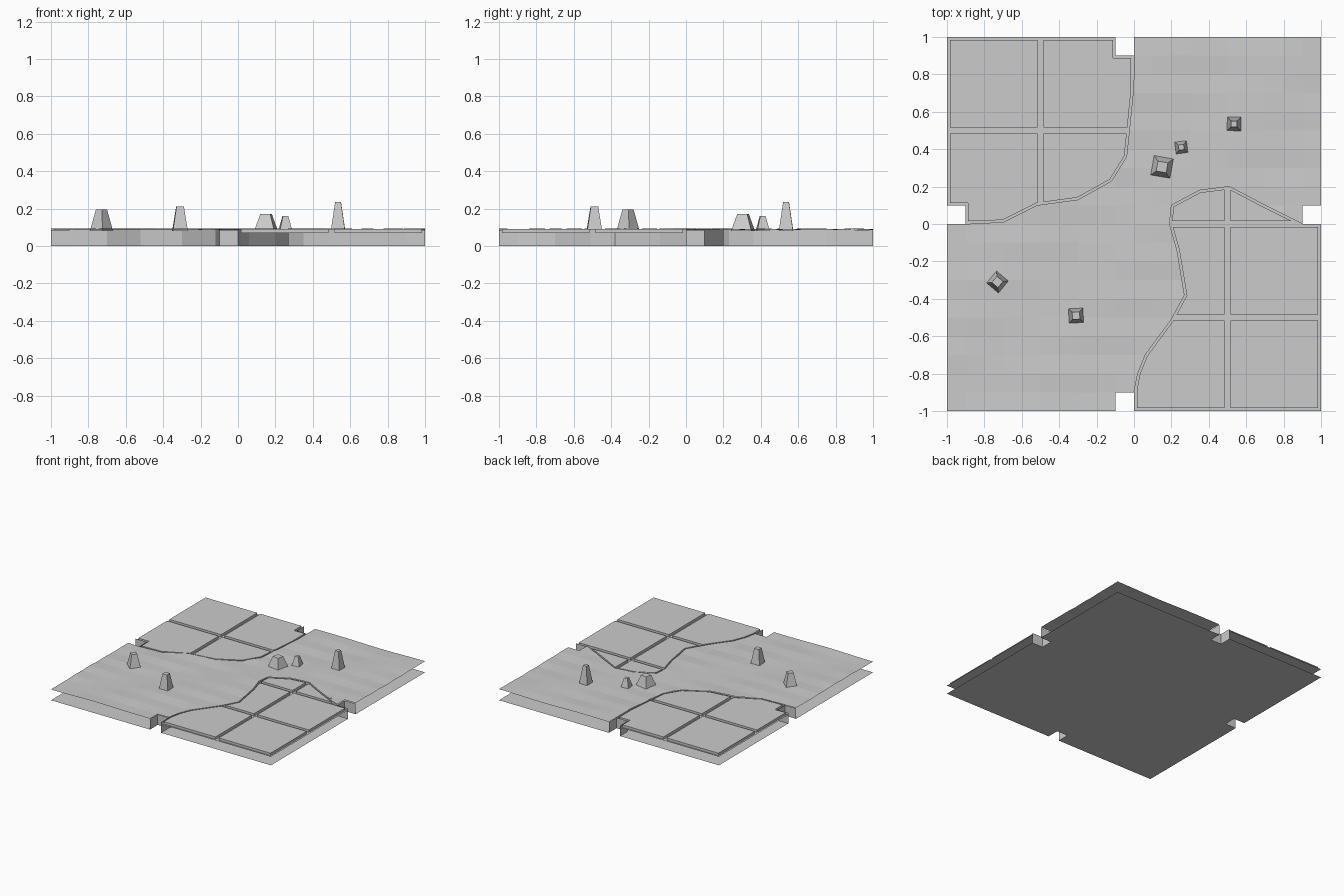
import bpy, bmesh, math
from mathutils import Vector

cube = bpy.data.objects.get("Cube")
if cube:
    bpy.data.objects.remove(cube)

FLOOR, TOP, CELL, TILE = 0.07, 0.09, 0.1, 0.5

stone = bpy.data.materials.new("grey_stone")
stone.use_nodes = True
GREY = (0.6, 0.6, 0.6, 1)
stone.diffuse_color = GREY
stone.node_tree.nodes["Principled BSDF"].inputs["Base Color"].default_value = GREY


def finish(bm, name, weld=True):
    """Turn a bmesh into a flat shaded stone object."""
    if weld:
        bmesh.ops.remove_doubles(bm, verts=bm.verts, dist=0.0005)
    mesh = bpy.data.meshes.new(name)
    bm.to_mesh(mesh)
    bm.free()
    mesh.materials.append(stone)
    obj = bpy.data.objects.new(name, mesh)
    bpy.context.scene.collection.objects.link(obj)
    return obj


def add_face(bm, points):
    if len(points) > 2:
        return bm.faces.new([bm.verts.new(p) for p in points])


def clip(poly, axis, limit, sign):
    """Keep the part of a polygon on one side of an axis-aligned line."""
    out = []
    for i, b in enumerate(poly):
        a = poly[i - 1]
        da, db = sign * (a[axis] - limit), sign * (b[axis] - limit)
        if (da > 0) != (db > 0):
            out.append(a.lerp(b, da / (da - db)))
        if db > 0:
            out.append(b)
    return out


def clip_rect(poly, x0, x1, y0, y1):
    for axis, limit, sign in ((0, x0, 1), (0, x1, -1), (1, y0, 1), (1, y1, -1)):
        poly = clip(poly, axis, limit, sign)
    return poly


def inset(poly, d):
    """Move every edge of a counter-clockwise polygon inwards."""
    out = []
    for i, p in enumerate(poly):
        e = (p - poly[i - 1]).normalized()
        f = (poly[(i + 1) % len(poly)] - p).normalized()
        m = Vector((-e.y - f.y, e.x + f.x))
        out.append(p + m * (d / max(0.4, 1 + e.dot(f))))
    return out


def vecs(*pts):
    return [Vector(p) for p in pts]


def ground(p):
    """Gently uneven height of the natural ground."""
    i, j = round(p.x / CELL), round(p.y / CELL)
    bump = math.sin(i * 12.9 + j * 78.2) + math.sin(i * 0.9 - j * 0.7)
    return Vector((p.x, p.y, TOP + 0.002 * bump))


# Borders between the paved corners and the ground
back_curve = vecs((-0.9, 0), (-0.7, 0.01), (-0.52, 0.1), (-0.3, 0.13), (-0.12, 0.23),
                  (-0.04, 0.36), (-0.02, 0.55), (0, 0.75), (0, 0.9))
front_curve = vecs((0, -0.9), (0.02, -0.8), (0.06, -0.7), (0.2, -0.51), (0.27, -0.38),
                   (0.23, -0.14), (0.19, 0), (0.2, 0.1), (0.35, 0.18), (0.51, 0.2),
                   (0.7, 0.1), (0.9, 0))

# Outlines of the two paved corners and of the ground, with edge notches
back_pave = (vecs((-1, 0.1), (-0.9, 0.1)) + back_curve
             + vecs((-0.1, 0.9), (-0.1, 1), (-1, 1)))
front_pave = vecs((0, -1), (1, -1), (1, 0)) + front_curve[::-1]
natural = (vecs((-1, -1), (-0.1, -1), (-0.1, -0.9)) + front_curve
           + vecs((0.9, 0.1), (1, 0.1), (1, 1), (0, 1)) + back_curve[::-1] + vecs((-1, 0)))
outline = vecs((-1, -1), (-0.1, -1), (-0.1, -0.9), (0, -0.9), (0, -1), (1, -1), (1, 0),
               (0.9, 0), (0.9, 0.1), (1, 0.1), (1, 1), (0, 1), (0, 0.9), (-0.1, 0.9),
               (-0.1, 1), (-1, 1), (-1, 0.1), (-0.9, 0.1), (-0.9, 0), (-1, 0))

# Bottom sheet
bm = bmesh.new()
add_face(bm, [p.to_3d() for p in outline[::-1]])
finish(bm, "bottom_sheet")

# Uneven ground, one facet per grid cell
bm = bmesh.new()
for i in range(-10, 10):
    for j in range(-10, 10):
        x, y = i * CELL, j * CELL
        cell = clip_rect(natural, x - 1e-5, x + CELL + 1e-5, y - 1e-5, y + CELL + 1e-5)
        add_face(bm, [ground(p) for p in cell])
bmesh.ops.dissolve_degenerate(bm, dist=0.0005, edges=bm.edges)
finish(bm, "uneven_ground")

# Paved corners: a low bed with raised square slabs cut to its outline
for name, pave in (("back", back_pave), ("front", front_pave)):
    bm = bmesh.new()
    add_face(bm, [(p.x, p.y, FLOOR) for p in pave])
    finish(bm, name + "_paving_bed")
    bm = bmesh.new()
    shape = inset(pave, 0.012)
    for i in range(-2, 2):
        for j in range(-2, 2):
            x, y = i * TILE, j * TILE
            slab = clip_rect(shape, x + 0.015, x + TILE - 0.015, y + 0.015, y + TILE - 0.015)
            face = add_face(bm, [(p.x, p.y, FLOOR) for p in slab])
            if face:
                top = bmesh.ops.extrude_face_region(bm, geom=[face])["geom"]
                verts = [v for v in top if isinstance(v, bmesh.types.BMVert)]
                bmesh.ops.translate(bm, vec=(0, 0, TOP - FLOOR), verts=verts)
    bmesh.ops.recalc_face_normals(bm, faces=bm.faces)
    finish(bm, name + "_paving_slabs")


def wall(name, path, height):
    bm = bmesh.new()
    for a, b in zip(path, path[1:]):
        add_face(bm, [(a.x, a.y, 0), (b.x, b.y, 0), (b.x, b.y, height), (a.x, a.y, height)])
    finish(bm, name)


# Upright walls under the borders and around the notches
wall("back_border_wall", back_curve, TOP)
wall("front_border_wall", front_curve, TOP)
for name, start in (("front", 1), ("left", 6), ("back", 11), ("right", 16)):
    wall(name + "_notch_wall", outline[start:start + 4], TOP - 0.004)

# Tapered four-sided stalagmites: x, y, base radius, tip radius, height, turn
spikes = ((0.15, 0.305, 0.078, 0.038, 0.17, 35), (0.253, 0.41, 0.048, 0.02, 0.16, 52),
          (0.535, 0.535, 0.054, 0.022, 0.235, 44), (-0.73, -0.31, 0.062, 0.03, 0.195, 5),
          (-0.31, -0.49, 0.057, 0.028, 0.21, 48))
for x, y, base, tip, height, turn in spikes:
    bm = bmesh.new()
    low = TOP - 0.01
    bmesh.ops.create_cone(bm, cap_ends=True, segments=4, radius1=base, radius2=tip,
                          depth=height - low)
    spike = finish(bm, "stalagmite")
    spike.location = (x, y, (height + low) / 2)
    spike.rotation_euler.z = math.radians(turn)
